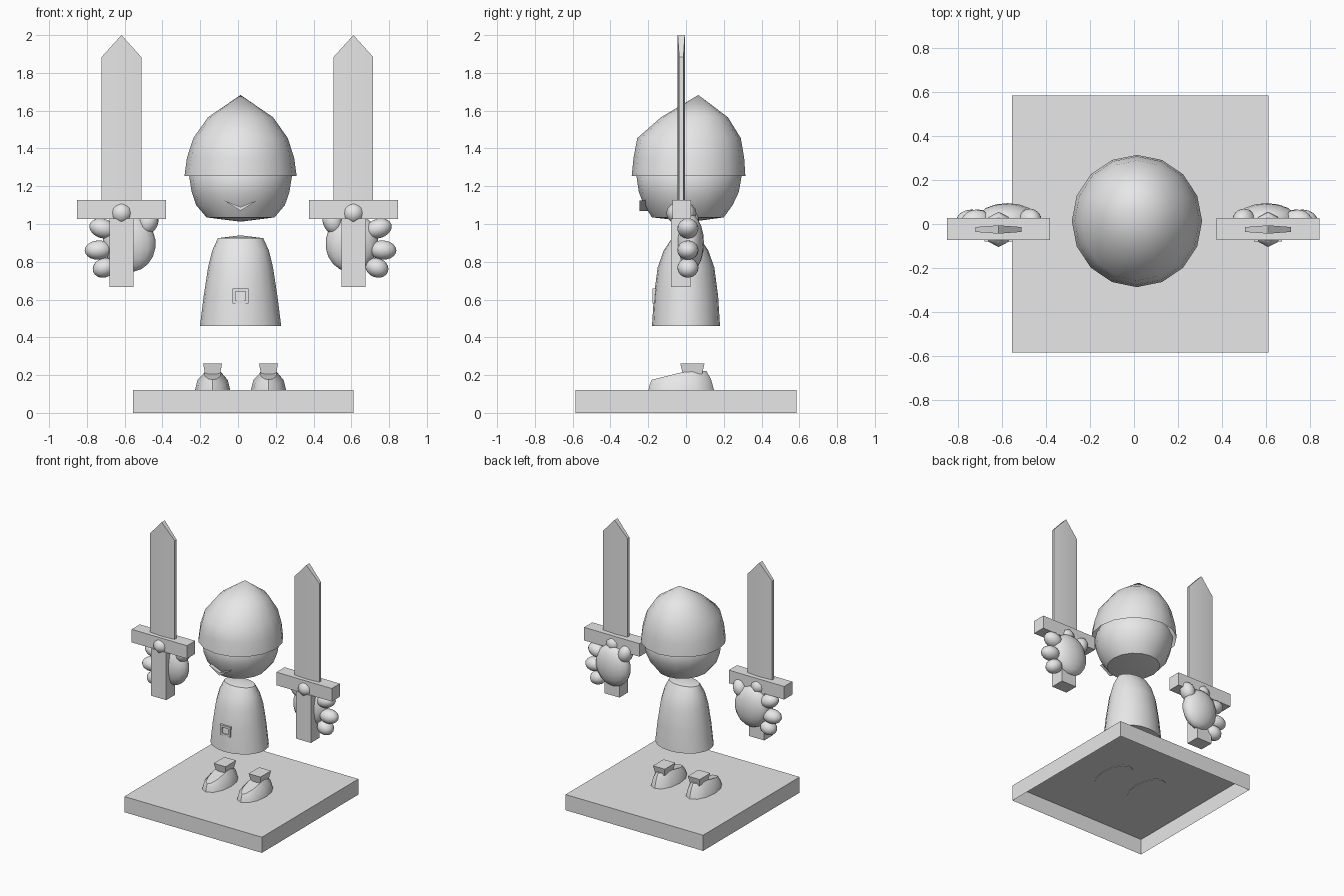
import bpy, bmesh, math
from mathutils import Matrix, Vector

cube = bpy.data.objects.get("Cube")
if cube:
    bpy.data.objects.remove(cube)

grey = bpy.data.materials.new("plain grey")
grey.use_nodes = True
grey.diffuse_color = (0.8, 0.8, 0.8, 1)
grey.node_tree.nodes["Principled BSDF"].inputs["Base Color"].default_value = (0.8, 0.8, 0.8, 1)

MID = 0.0135  # the body sits slightly off the swords' centre line


def finish(bm, name, smooth=None):
    """Turn a bmesh into an object, optionally smooth shaded."""
    bmesh.ops.recalc_face_normals(bm, faces=bm.faces)
    mesh = bpy.data.meshes.new(name)
    bm.to_mesh(mesh)
    bm.free()
    mesh.materials.append(grey)
    obj = bpy.data.objects.new(name, mesh)
    bpy.context.collection.objects.link(obj)
    if smooth:
        bpy.ops.object.select_all(action="DESELECT")
        obj.select_set(True)
        bpy.context.view_layer.objects.active = obj
        bpy.ops.object.shade_smooth_by_angle(angle=math.radians(smooth))
    return obj


def box(name, x, y, z, taper=1.0, open_bottom=False):
    """Box from (min, max) ranges; taper scales its lower end."""
    bm = bmesh.new()
    bmesh.ops.create_cube(bm, size=1)
    for v in bm.verts:
        k = taper if v.co.z < 0 else 1
        v.co = Vector([(r[0] + r[1]) / 2 + c * (r[1] - r[0]) * f
                       for r, c, f in zip((x, y, z), v.co, (k, k, 1))])
    if open_bottom:
        low = min(bm.faces, key=lambda f: f.calc_center_median().z)
        bmesh.ops.delete(bm, geom=[low], context="FACES_ONLY")
    return finish(bm, name)


def loft(name, rings, x=MID, sides=16, top=None, bottom=None, smooth=40, height=None):
    """Skin elliptical rings (z, y, rx, ry); top and bottom are (z, y) tips."""
    bm = bmesh.new()
    loops = []
    for i, (z, y, rx, ry) in enumerate(rings):
        loop = []
        for k in range(sides):
            a = math.tau * k / sides
            p = Vector((x + rx * math.cos(a), y + ry * math.sin(a), z))
            if height:
                p.z = height(i, p)
            loop.append(bm.verts.new(p))
        loops.append(loop)
    for a, b in zip(loops, loops[1:]):
        for k in range(sides):
            n = (k + 1) % sides
            bm.faces.new((a[k], a[n], b[n], b[k]))
    for loop, tip in ((loops[-1], top), (loops[0], bottom)):
        if tip == "flat":
            bm.faces.new(loop)
        elif tip:
            v = bm.verts.new((x, tip[1], tip[0]))
            for k in range(sides):
                bm.faces.new((loop[k], loop[(k + 1) % sides], v))
    return finish(bm, name, smooth)


def ball(name, centre, radii, turn=0, segments=16, rings=10):
    """Ellipsoid, turned about the front-to-back axis."""
    bm = bmesh.new()
    m = (Matrix.Translation(centre) @ Matrix.Rotation(turn, 4, "Y")
         @ Matrix.Diagonal((*radii, 1)))
    bmesh.ops.create_uvsphere(bm, u_segments=segments, v_segments=rings, radius=1, matrix=m)
    return finish(bm, name, 60)


def prism(name, points, y0, y1):
    """Extrude an x-z outline from y0 to y1."""
    bm = bmesh.new()
    face = bm.faces.new([bm.verts.new((px, y0, pz)) for px, pz in points])
    out = bmesh.ops.extrude_face_region(bm, geom=[face])["geom"]
    for v in out:
        if isinstance(v, bmesh.types.BMVert):
            v.co.y = y1
    return finish(bm, name)


# Base plate, hollow underneath
box("base_plate", (-0.555, 0.612), (-0.585, 0.585), (0, 0.12), open_bottom=True)

# Body with a small buckle frame
loft("body", [(0.46, 0, 0.215, 0.18), (0.62, 0, 0.195, 0.17), (0.77, 0, 0.172, 0.15),
              (0.86, 0, 0.15, 0.118), (0.925, 0, 0.12, 0.075)],
     top=(0.94, 0), bottom="flat", sides=20)
for side in (-1, 1):
    cx = MID + side * 0.035
    box("buckle_side", (cx - 0.008, cx + 0.008), (-0.177, -0.14), (0.58, 0.657))
    cz = 0.6185 + side * 0.031
    box("buckle_bar", (MID - 0.043, MID + 0.043), (-0.177, -0.14), (cz - 0.008, cz + 0.008))

# Head and smile
loft("head", [(1.035, 0.01, 0.18, 0.19), (1.1, 0.012, 0.235, 0.235), (1.17, 0.015, 0.259, 0.265),
              (1.253, 0.016, 0.272, 0.278), (1.4, 0.016, 0.2, 0.2)],
     bottom=(1.012, 0.03), top="flat")
prism("smile", [(MID - 0.088, 1.125), (MID, 1.09), (MID + 0.088, 1.125), (MID, 1.07)],
      -0.245, -0.16)

# Pointed helmet, an open shell with a steep brow
loft("helmet", [(1.253, 0.0135, 0.297, 0.301), (1.35, 0.015, 0.284, 0.293),
                (1.455, 0.016, 0.25, 0.274), (1.565, 0.045, 0.172, 0.177)],
     top=(1.683, 0.065))


# Shoes: upper edge slopes down towards the toe
def shoe_height(i, p):
    crown = min(0.222, 0.217 + (p.y + 0.015) * 0.25)
    return 0.115 + (crown - 0.115) * (0, 0.6, 1)[i]


for side, label in ((-1, "right"), (1, "left")):
    fx = MID + side * 0.148
    loft(label + "_shoe", [(0, -0.025, 0.095, 0.175), (0, -0.03, 0.08, 0.162),
                           (0, -0.037, 0.045, 0.145)],
         x=fx, sides=12, top="flat", bottom="flat", height=shoe_height)
    box(label + "_shoe_cuff", (fx - 0.05, fx + 0.05), (-0.03, 0.098), (0.205, 0.262), taper=0.8)

# Swords and the hands that hold them
for side, label in ((-1, "right"), (1, "left")):
    sx = side * 0.614 - 0.003
    box(label + "_sword_grip", (sx - 0.064, sx + 0.064), (-0.08, 0.025), (0.667, 1.03))
    box(label + "_sword_guard", (sx - 0.235, sx + 0.235), (-0.072, 0.027), (1.027, 1.127))

    # Blade with a thicker spine and a pointed tip
    bm = bmesh.new()
    rows = []
    for dx, half, tip in ((-0.105, 0.011, 1.884), (0, 0.019, 2.0), (0.105, 0.011, 1.884)):
        rows.append([bm.verts.new((sx + dx, -0.025 + f * half, z))
                     for f, z in ((-1, 1.1), (-1, tip), (1, tip), (1, 1.1))])
    for a, b in zip(rows, rows[1:]):
        for k in range(4):
            n = (k + 1) % 4
            bm.faces.new((a[k], a[n], b[n], b[k]))
    bm.faces.new(rows[0])
    bm.faces.new(rows[-1])
    finish(bm, label + "_sword_blade", 30)

    # Palm, thumb and fingers
    hand = lambda d: MID + side * d
    ball(label + "_palm", (hand(0.59), 0.02, 0.9), (0.14, 0.075, 0.155), side * 0.15)
    ball(label + "_index_finger", (sx, -0.025, 1.057), (0.063, 0.08, 0.063), 0, 8, 8)
    ball(label + "_thumb", (hand(0.488), 0.015, 1.012), (0.052, 0.055, 0.068), side * -0.35)
    for i, (d, z, rx, turn) in enumerate(((0.73, 0.976, 0.072, -0.3), (0.753, 0.862, 0.072, 0.05),
                                          (0.722, 0.768, 0.062, 0.35))):
        ball(f"{label}_finger_{i + 1}", (hand(d), 0.01, z), (rx, 0.056, 0.051), side * turn)
